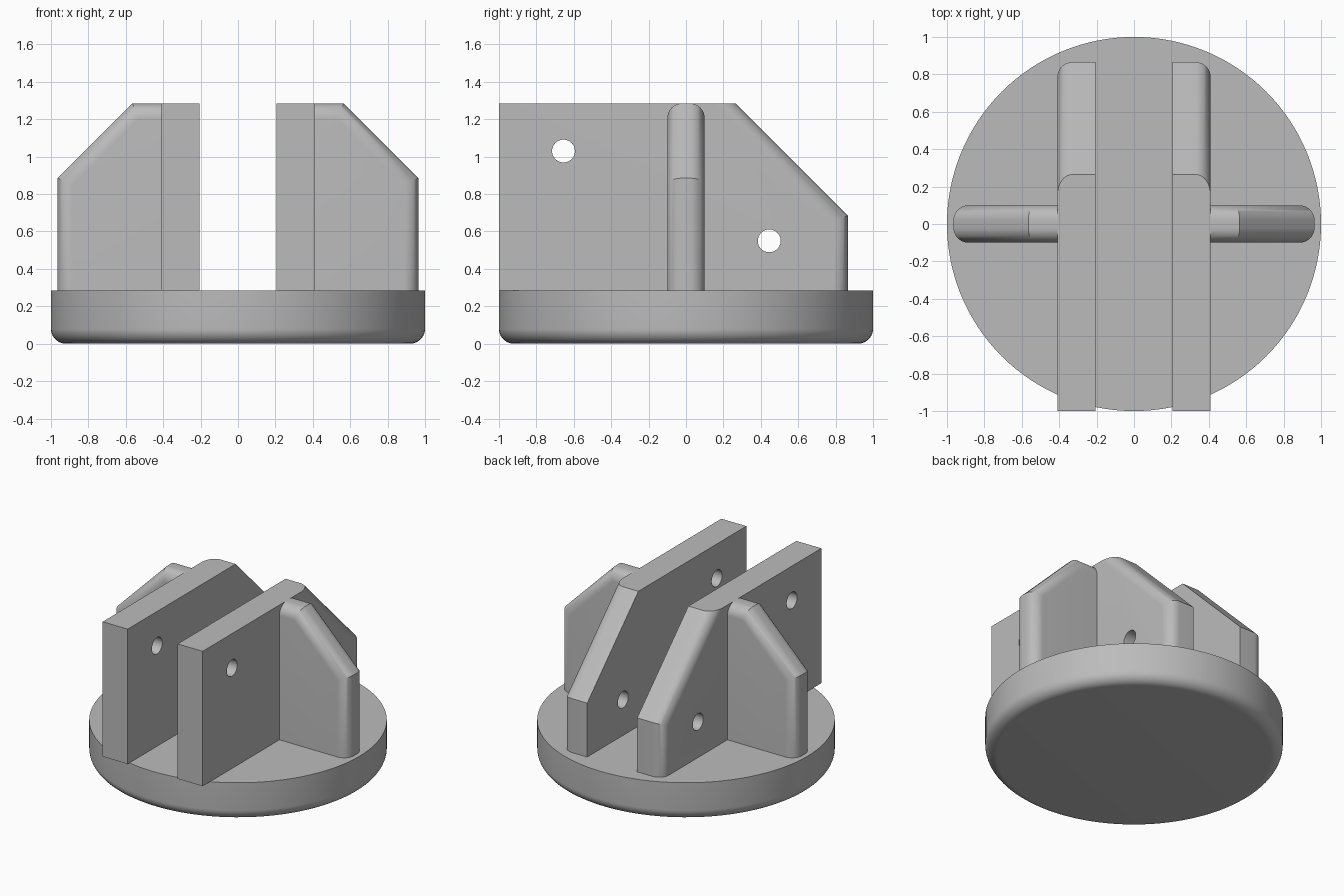
import bpy, bmesh, math
from mathutils import Matrix, Vector

cube = bpy.data.objects.get("Cube")
if cube:
    bpy.data.objects.remove(cube, do_unlink=True)

grey = bpy.data.materials.new("plain grey")
grey.use_nodes = True
colour = (0.5, 0.5, 0.5, 1)
grey.diffuse_color = colour
grey.node_tree.nodes["Principled BSDF"].inputs["Base Color"].default_value = colour

BASE_TOP, TOP, FILLET = 0.285, 1.285, 0.08


def finish(name, bm, modifiers=()):
    bmesh.ops.recalc_face_normals(bm, faces=bm.faces)
    mesh = bpy.data.meshes.new(name)
    bm.to_mesh(mesh)
    bm.free()
    mesh.materials.append(grey)
    obj = bpy.data.objects.new(name, mesh)
    bpy.context.collection.objects.link(obj)
    return obj


def smooth(obj):
    bpy.ops.object.select_all(action="DESELECT")
    obj.select_set(True)
    bpy.context.view_layer.objects.active = obj
    bpy.ops.object.shade_smooth_by_angle(angle=math.radians(30))


def round_edges(bm, rule):
    edges = [e for e in bm.edges if rule(*(v.co for v in e.verts))]
    bmesh.ops.bevel(bm, geom=edges, offset=FILLET, offset_type="OFFSET",
                    segments=10, profile=0.5, affect="EDGES", clamp_overlap=True)


def extrude_profile(points, depth):
    bm = bmesh.new()
    face = bm.faces.new([bm.verts.new(p) for p in points])
    new = bmesh.ops.extrude_face_region(bm, geom=[face])["geom"]
    bmesh.ops.translate(bm, vec=depth,
                        verts=[g for g in new if isinstance(g, bmesh.types.BMVert)])
    return bm


# Round base with a rounded lower rim
bm = bmesh.new()
bmesh.ops.create_cone(bm, cap_ends=True, segments=128, radius1=1, radius2=1,
                      depth=BASE_TOP, matrix=Matrix.Translation((0, 0, BASE_TOP / 2)))
round_edges(bm, lambda a, b: max(a.z, b.z) < 0.01)
smooth(finish("round_base", bm))

# Pin drill used to cut the holes through both plates
bm = bmesh.new()
for y, z in ((-0.655, 1.03), (0.445, 0.55)):
    bmesh.ops.create_cone(bm, cap_ends=True, segments=48, radius1=0.061, radius2=0.061,
                          depth=2, matrix=Matrix.Translation((0, y, z))
                          @ Matrix.Rotation(math.pi / 2, 4, "Y"))
drill = finish("hole_cutter", bm)
drill.hide_render = True

inner, outer, back, shoulder = 0.205, 0.41, 0.865, 0.265
for side, s in (("left", 1), ("right", -1)):
    # Upright plate, rounded along its outer sloping and rear edges
    profile = ((-1, BASE_TOP), (-1, TOP), (shoulder, TOP), (back, 0.685), (back, BASE_TOP))
    bm = extrude_profile([(s * inner, y, z) for y, z in profile],
                         Vector((s * (outer - inner), 0, 0)))
    round_edges(bm, lambda a, b: min(abs(a.x), abs(b.x)) > 0.4
                and min(a.y, b.y) > 0.2 and abs(a.z - b.z) > 0.1)
    plate = finish(side + "_plate", bm)
    cut = plate.modifiers.new("pin holes", "BOOLEAN")
    cut.object, cut.operation, cut.solver = drill, "DIFFERENCE", "EXACT"
    bpy.context.view_layer.update()
    bpy.ops.object.select_all(action="DESELECT")
    bpy.context.view_layer.objects.active = plate
    plate.select_set(True)
    bpy.ops.object.modifier_apply(modifier=cut.name)
    smooth(plate)

    # Side rib, rounded along the top, slope and outer end
    profile = ((0.4, BASE_TOP), (0.965, BASE_TOP), (0.965, 0.885), (0.565, TOP), (0.4, TOP))
    bm = extrude_profile([(s * x, -0.1, z) for x, z in profile], Vector((0, 0.2, 0)))
    round_edges(bm, lambda a, b: abs(a.y - b.y) < 0.01 and max(a.z, b.z) > 0.5
                and max(abs(a.x), abs(b.x)) > 0.5)
    smooth(finish(side + "_rib", bm))

# The drill has done its work
bpy.data.objects.remove(drill, do_unlink=True)
